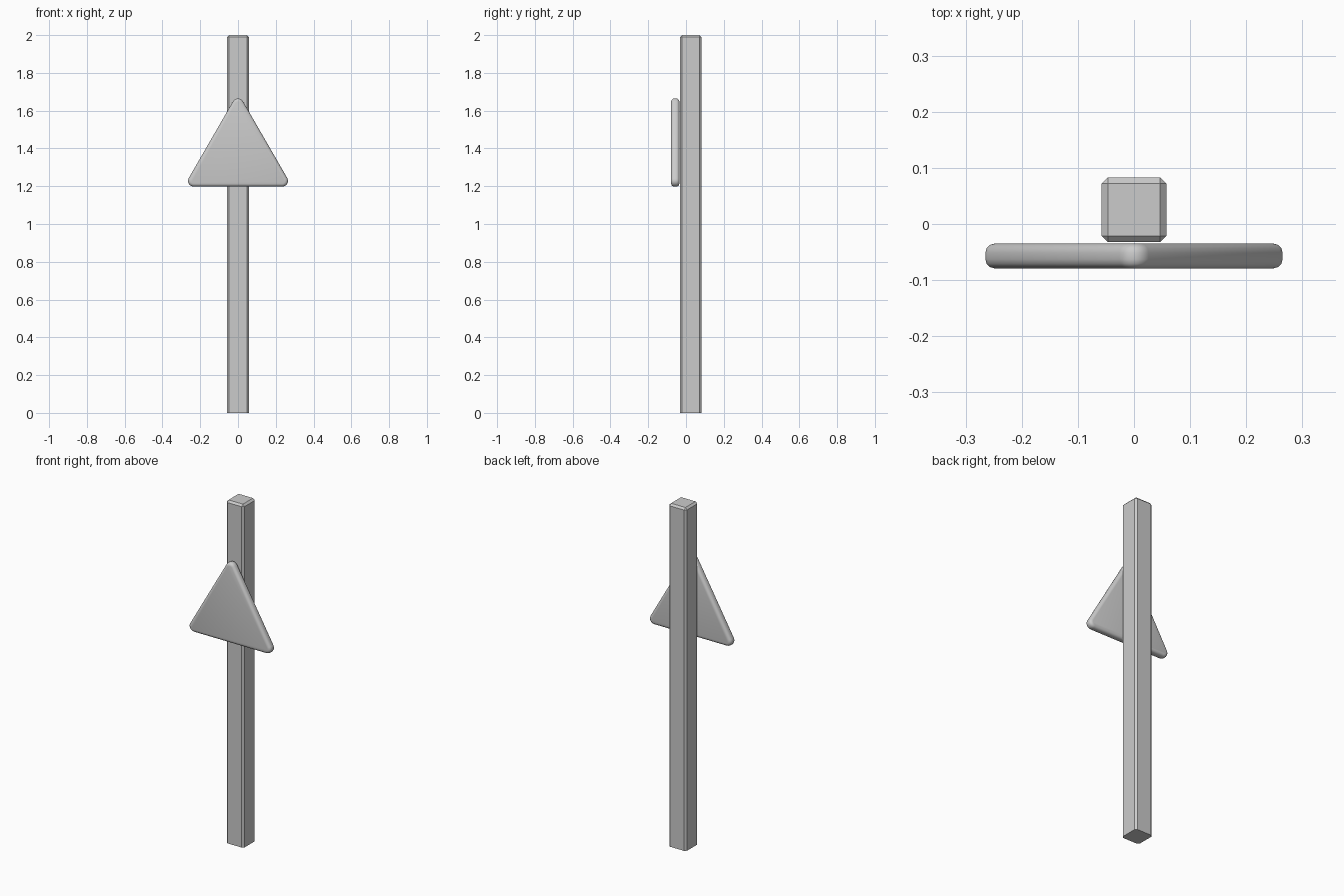
import bpy, bmesh, math

if "Cube" in bpy.data.objects:
    bpy.data.objects.remove(bpy.data.objects["Cube"])


def make_object(name, bm):
    bmesh.ops.recalc_face_normals(bm, faces=bm.faces)
    mesh = bpy.data.meshes.new(name)
    bm.to_mesh(mesh)
    bm.free()
    obj = bpy.data.objects.new(name, mesh)
    bpy.context.collection.objects.link(obj)
    return obj


# Square post: chamfered everywhere except around the foot
bm = bmesh.new()
bmesh.ops.create_cube(bm, size=1)
for v in bm.verts:
    v.co = (v.co.x * 0.115, v.co.y * 0.115 + 0.0255, (v.co.z + 0.5) * 2)
edges = [e for e in bm.edges if max(v.co.z for v in e.verts) > 1]
bmesh.ops.bevel(bm, geom=edges, offset=0.011, segments=1, affect='EDGES')
make_object("post", bm)

# Triangular sign plate: rounded corners, extruded, rim rounded over
R, SIDE, Z0, Y0, Y1 = 0.03, 0.47, 1.198, -0.079, -0.035
h = SIDE * math.sqrt(3) / 2
corners = [(SIDE / 2, Z0 + R, -90), (0, Z0 + R + h, 30), (-SIDE / 2, Z0 + R, 150)]
bm = bmesh.new()
ring = []
for cx, cz, start in corners:
    for i in range(6):
        a = math.radians(start + 120 * i / 5)
        ring.append(bm.verts.new((cx + R * math.cos(a), Y0, cz + R * math.sin(a))))
face = bm.faces.new(ring)
ext = bmesh.ops.extrude_face_region(bm, geom=[face], use_keep_orig=True)
for v in ext["geom"]:
    if isinstance(v, bmesh.types.BMVert):
        v.co.y = Y1
bmesh.ops.recalc_face_normals(bm, faces=bm.faces)
rim = [e for e in bm.edges if abs(e.verts[0].co.y - e.verts[1].co.y) < 1e-5]
bmesh.ops.bevel(bm, geom=rim, offset=0.016, segments=3, profile=0.5, affect='EDGES')
plate = make_object("sign_plate", bm)

bpy.context.view_layer.objects.active = plate
plate.select_set(True)
bpy.ops.object.shade_smooth_by_angle(angle=math.radians(40))
